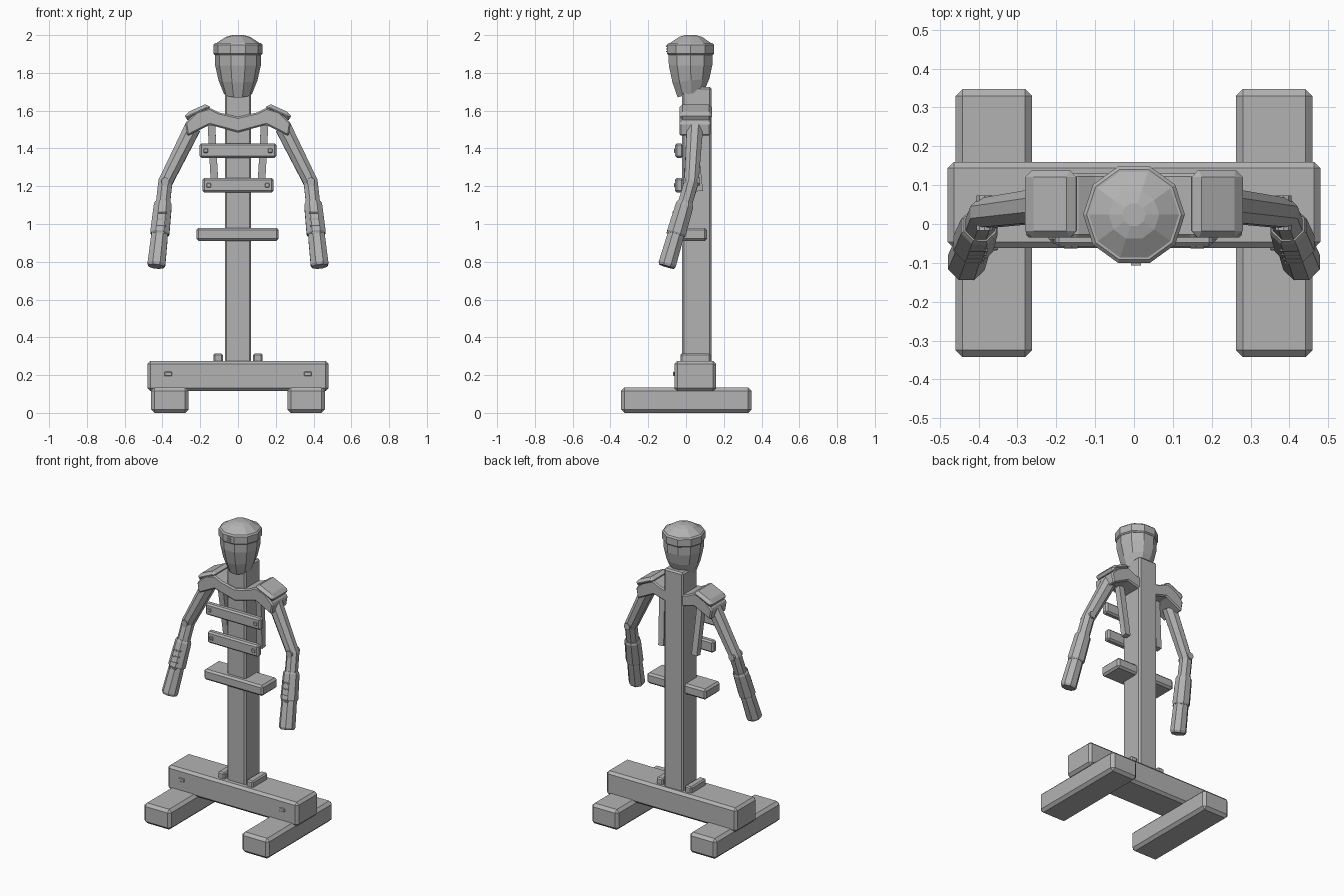
import bpy, bmesh, math
from mathutils import Vector

if "Cube" in bpy.data.objects:
    bpy.data.objects.remove(bpy.data.objects["Cube"])

grey = bpy.data.materials.new("plain_grey")
grey.diffuse_color = (0.45, 0.45, 0.45, 1)
grey.use_nodes = True
grey.node_tree.nodes["Principled BSDF"].inputs["Base Color"].default_value = grey.diffuse_color


def finish(name, bm, bevel=0.0):
    bmesh.ops.recalc_face_normals(bm, faces=bm.faces[:])
    mesh = bpy.data.meshes.new(name)
    bm.to_mesh(mesh)
    bm.free()
    mesh.materials.append(grey)
    ob = bpy.data.objects.new(name, mesh)
    bpy.context.collection.objects.link(ob)
    if bevel:
        mod = ob.modifiers.new("chamfer", "BEVEL")
        mod.width = bevel
        mod.segments = 1
        mod.limit_method = "ANGLE"
        mod.angle_limit = math.radians(40)
    return ob


def box(name, x, y, z, bevel=0.0):
    """Chamfered box given by its ranges."""
    bm = bmesh.new()
    bmesh.ops.create_cube(bm, size=1)
    for v in bm.verts:
        v.co = [r[0] + (c + 0.5) * (r[1] - r[0]) for c, r in zip(v.co, (x, y, z))]
    return finish(name, bm, bevel)


def extrude(name, profile, y0, y1, bevel):
    """Front profile pushed through from y0 to y1."""
    bm = bmesh.new()
    face = bm.faces.new([bm.verts.new((x, y0, z)) for x, z in profile])
    out = bmesh.ops.extrude_face_region(bm, geom=[face])
    verts = [g for g in out["geom"] if isinstance(g, bmesh.types.BMVert)]
    bmesh.ops.translate(bm, verts=verts, vec=(0, y1 - y0, 0))
    return finish(name, bm, bevel)


def skin(name, rings, bevel=0.0):
    bm = bmesh.new()
    rows = [[bm.verts.new(p) for p in ring] for ring in rings]
    n = len(rows[0])
    for a, b in zip(rows, rows[1:]):
        for i in range(n):
            j = (i + 1) % n
            bm.faces.new((a[i], a[j], b[j], b[i]))
    bm.faces.new(rows[0])
    bm.faces.new(rows[-1])
    return finish(name, bm, bevel)


def limb(name, side, pts, radii, n=8, bevel=0.0):
    """Faceted tube along a path, mirrored by side."""
    pts = [Vector(p) for p in pts]
    rings = []
    for k, (p, r) in enumerate(zip(pts, radii)):
        d = (pts[min(k + 1, len(pts) - 1)] - pts[max(k - 1, 0)]).normalized()
        u = (Vector((1, 0, 0)) - d * d.x).normalized()
        w = d.cross(u)
        ring = []
        for i in range(n):
            a = 2 * math.pi * (i + 0.5) / n
            q = p + r * (u * math.cos(a) + w * math.sin(a))
            ring.append((q.x * side, q.y, q.z))
        rings.append(ring)
    return skin(name, rings, bevel)


# Stand
box("cross_beam", (-0.48, 0.48), (-0.062, 0.16), (0.115, 0.275), 0.016)
box("post", (-0.07, 0.07), (-0.02, 0.135), (0.2, 1.725), 0.01)
box("hip_board", (-0.22, 0.215), (-0.05, 0.11), (0.91, 0.98), 0.012)

# Chest slats, pegged to the post
for name, half, z in (("upper", 0.203, 1.35), ("lower", 0.188, 1.167)):
    box(name + "_slat", (-half, half), (-0.058, -0.015), (z, z + 0.077), 0.01)
    for s in (-1, 1):
        x = s * (half - 0.033)
        box(name + "_slat_peg", (x - 0.012, x + 0.012), (-0.063, -0.055),
            (z + 0.027, z + 0.05), 0.003)

# Shoulder yoke
half = [(0.10, 1.59), (0.15, 1.615), (0.22, 1.595), (0.28, 1.535),
        (0.268, 1.465), (0.15, 1.525)]
yoke = [(0, 1.567)] + half + [(0, 1.485)] + [(-x, z) for x, z in reversed(half)]
extrude("shoulder_yoke", yoke, -0.035, 0.13, 0.008)

pad = [(0.14, 1.605), (0.157, 1.637), (0.175, 1.633), (0.275, 1.588),
       (0.287, 1.555), (0.26, 1.55)]
shoulder, elbow = Vector((0.24, 0.047, 1.51)), Vector((0.385, 0.028, 1.22))
hand_tip = Vector((0.433, -0.103, 0.775))
fore = hand_tip - elbow

for s, side in ((-1, "left"), (1, "right")):
    # Feet and post wedges
    box(side + "_foot", sorted((s * 0.262, s * 0.46)), (-0.343, 0.347), (0, 0.135), 0.018)
    box(side + "_wedge", sorted((s * 0.08, s * 0.13)), (-0.03, 0.13), (0.265, 0.315), 0.008)
    x = s * 0.37
    box(side + "_beam_peg", (x - 0.02, x + 0.02), (-0.068, -0.06), (0.195, 0.218), 0.003)

    # Shoulder pad and hanging chest strut
    extrude(side + "_shoulder_pad", [(s * x, z) for x, z in pad], -0.035, 0.138, 0.02)
    limb(side + "_strut", s, [(0.142, 0.03, 1.55), (0.122, 0.07, 1.175)],
         [0.028, 0.028], 4)

    # Arm, bracer and hand
    limb(side + "_arm", s, [shoulder, elbow, elbow + fore * 0.5],
         [0.047, 0.041, 0.041])
    limb(side + "_bracer", s, [elbow + fore * t for t in (0.24, 0.27, 0.60, 0.62)],
         [0.045, 0.051, 0.055, 0.05])
    limb(side + "_hand", s, [elbow + fore * t for t in (0.6, 0.66, 0.97, 1.0)],
         [0.046, 0.048, 0.051, 0.044])

    # Elbow pin through the joint
    bm = bmesh.new()
    bmesh.ops.create_cone(bm, cap_ends=True, segments=10, radius1=0.022,
                          radius2=0.022, depth=0.09)
    for v in bm.verts:
        v.co = (s * 0.385 + v.co.x, 0.028 + v.co.z, 1.225 + v.co.y)
    finish(side + "_elbow_pin", bm)

    # Bracer lacing
    for t in (0.32, 0.40, 0.48, 0.56):
        c = elbow + fore * t
        box(side + "_lace", (s * c.x - 0.025, s * c.x + 0.025),
            (c.y - 0.058, c.y - 0.045), (c.z - 0.022, c.z - 0.012), 0.002)


# Head: ten-sided shell with a chin that drops toward the front
def head_ring(z, r, cy=0.024, tilt=0.0, n=10):
    ring = []
    for i in range(n):
        a = 2 * math.pi * i / n
        y = r * math.sin(a)
        ring.append((r * math.cos(a), cy + y, z + tilt * y))
    return ring


skin("head", [head_ring(1.69, 0.075, 0.027, 0.27), head_ring(1.76, 0.103, 0.026, 0.1),
              head_ring(1.84, 0.121), head_ring(1.91, 0.123), head_ring(1.955, 0.119),
              head_ring(1.99, 0.065), head_ring(2.0, 0.03)])
skin("head_band", [head_ring(1.895, 0.124), head_ring(1.902, 0.131),
                   head_ring(1.948, 0.131), head_ring(1.957, 0.122)])
for k in range(3):
    z = 1.91 + 0.014 * k
    box("band_stitch", (-0.008, 0.018), (-0.107, -0.097), (z, z + 0.006))
